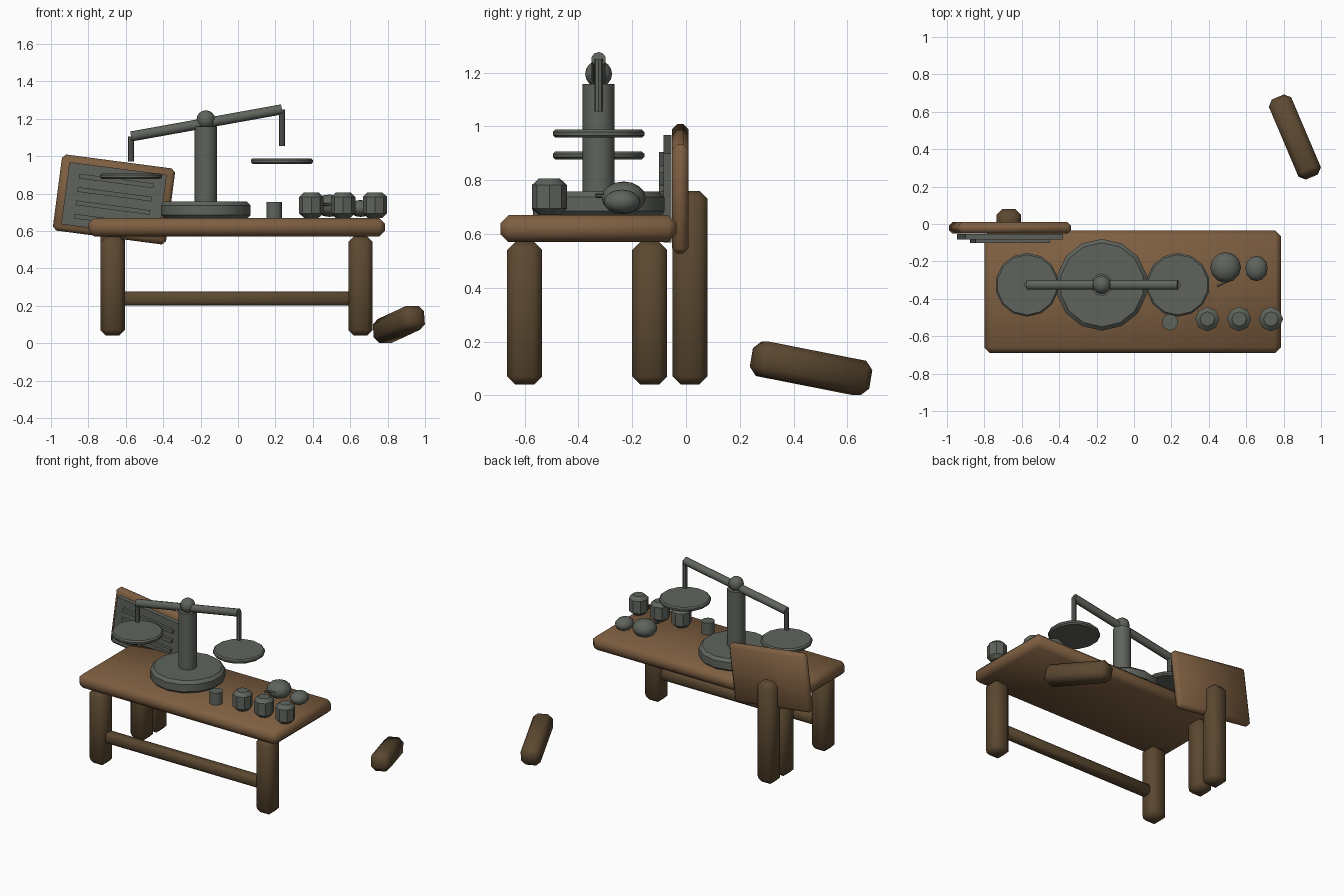
import bpy, math
from mathutils import Vector, Euler

if "Cube" in bpy.data.objects:
    bpy.data.objects.remove(bpy.data.objects["Cube"], do_unlink=True)


def material(name, rgb):
    m = bpy.data.materials.new(name)
    m.use_nodes = True
    m.diffuse_color = (*rgb, 1)
    m.node_tree.nodes["Principled BSDF"].inputs["Base Color"].default_value = (*rgb, 1)
    return m


WOOD = material("light wood", (0.21, 0.115, 0.053))
DARK = material("dark wood", (0.105, 0.065, 0.03))
METAL = material("grey metal", (0.115, 0.127, 0.108))


def finish(name, mat, bevel=0, angle=None):
    ob = bpy.context.object
    ob.name = name
    ob.data.materials.append(mat)
    if bevel:
        mod = ob.modifiers.new("edge", "BEVEL")
        mod.width, mod.segments = bevel, 1
        mod.limit_method = "ANGLE"
        mod.angle_limit = math.radians(50)
        bpy.ops.object.modifier_apply(modifier=mod.name)
    if angle is None:
        bpy.ops.object.shade_smooth()
    elif angle:
        bpy.ops.object.shade_smooth_by_angle(angle=math.radians(angle))
    return ob


def box(name, centre, size, mat, bevel, rot=(0, 0, 0), angle=None):
    bpy.ops.mesh.primitive_cube_add(size=1, location=centre, rotation=rot)
    bpy.context.object.scale = size
    bpy.ops.object.transform_apply(location=False, rotation=False, scale=True)
    return finish(name, mat, bevel, angle)


def rod(name, a, b, radius, sides=10, bevel=0, mat=METAL):
    a, b = Vector(a), Vector(b)
    bpy.ops.mesh.primitive_cylinder_add(
        vertices=sides, radius=radius, depth=(b - a).length, location=(a + b) / 2,
        rotation=(b - a).to_track_quat("Z", "Y").to_euler())
    return finish(name, mat, bevel, 40)


def ball(name, centre, radii, segments=12, rings=8):
    bpy.ops.mesh.primitive_uv_sphere_add(segments=segments, ring_count=rings, radius=1, location=centre)
    bpy.context.object.scale = radii
    bpy.ops.object.transform_apply(location=False, rotation=False, scale=True)
    return finish(name, METAL)


# Table: top, three standing legs, front rung and the broken-off leg
box("table_top", (-0.007, -0.363, 0.62), (1.585, 0.655, 0.1), WOOD, 0.03)
for name, x, y in (("front_right_leg", -0.67, -0.6), ("front_left_leg", 0.655, -0.6),
                   ("back_right_leg", -0.67, -0.135)):
    box(name, (x, y, 0.305), (0.13, 0.13, 0.53), DARK, 0.03)
box("front_rung", (-0.008, -0.6, 0.238), (1.27, 0.075, 0.075), DARK, 0.015)
box("fallen_leg", (0.86, 0.465, 0.1), (0.13, 0.46, 0.13), DARK, 0.03,
    (math.radians(-10.3), 0, math.radians(23)))

# Notice board on its post
box("board_post", (-0.67, 0.015, 0.4), (0.13, 0.13, 0.72), DARK, 0.03)
tilt = Euler((0, math.radians(7.5), 0))
board = Vector((-0.663, -0.021, 0.768))
box("notice_board", board, (0.61, 0.062, 0.41), WOOD, 0.02, tilt)


def on_board(x, y, z):
    return board + tilt.to_matrix() @ Vector((x, y, z))


box("notice_sheet", on_board(0, -0.047, 0), (0.525, 0.03, 0.335), METAL, 0, tilt, 0)
for i in range(4):
    box(f"notice_line_{i + 1}", on_board(0, -0.07, 0.1 - 0.072 * i),
        (0.4, 0.02, 0.025), METAL, 0, tilt, 0)

# Balance scale
CX, CY = -0.172, -0.325
LEFT, RIGHT = (-0.572, CY, 1.105), (0.235, CY, 1.25)
rod("scale_base", (CX, CY, 0.665), (CX, CY, 0.757), 0.245, 14, 0.02)
rod("scale_column", (CX, CY, 0.74), (CX, CY, 1.158), 0.06, 12)
ball("scale_pivot", (CX, CY, 1.195), (0.05, 0.05, 0.05))
rod("scale_beam", LEFT, RIGHT, 0.027)
for side, (x, y, z), rod_end, pan_z in (("right", LEFT, 0.97, 0.892), ("left", RIGHT, 1.055, 0.973)):
    rod(f"{side}_hanger", (x, y, rod_end), (x, y, z), 0.016, 8)
    rod(f"{side}_pan", (x, y, pan_z - 0.015), (x, y, pan_z + 0.015), 0.17, 14, 0.009)

# Goods on the table: weight, jars and two gourds
rod("small_weight", (0.193, -0.525, 0.668), (0.193, -0.525, 0.755), 0.044)
for i in range(3):
    x = 0.392 + 0.17 * i
    rod(f"jar_{i + 1}", (x, -0.508, 0.67), (x, -0.508, 0.806), 0.065, 8, 0.024)
ball("large_gourd", (0.49, -0.232, 0.735), (0.082, 0.082, 0.06))
ball("small_gourd", (0.655, -0.238, 0.72), (0.06, 0.068, 0.045))
rod("gourd_stem", (0.53, -0.29, 0.742), (0.445, -0.333, 0.742), 0.008, 6)
